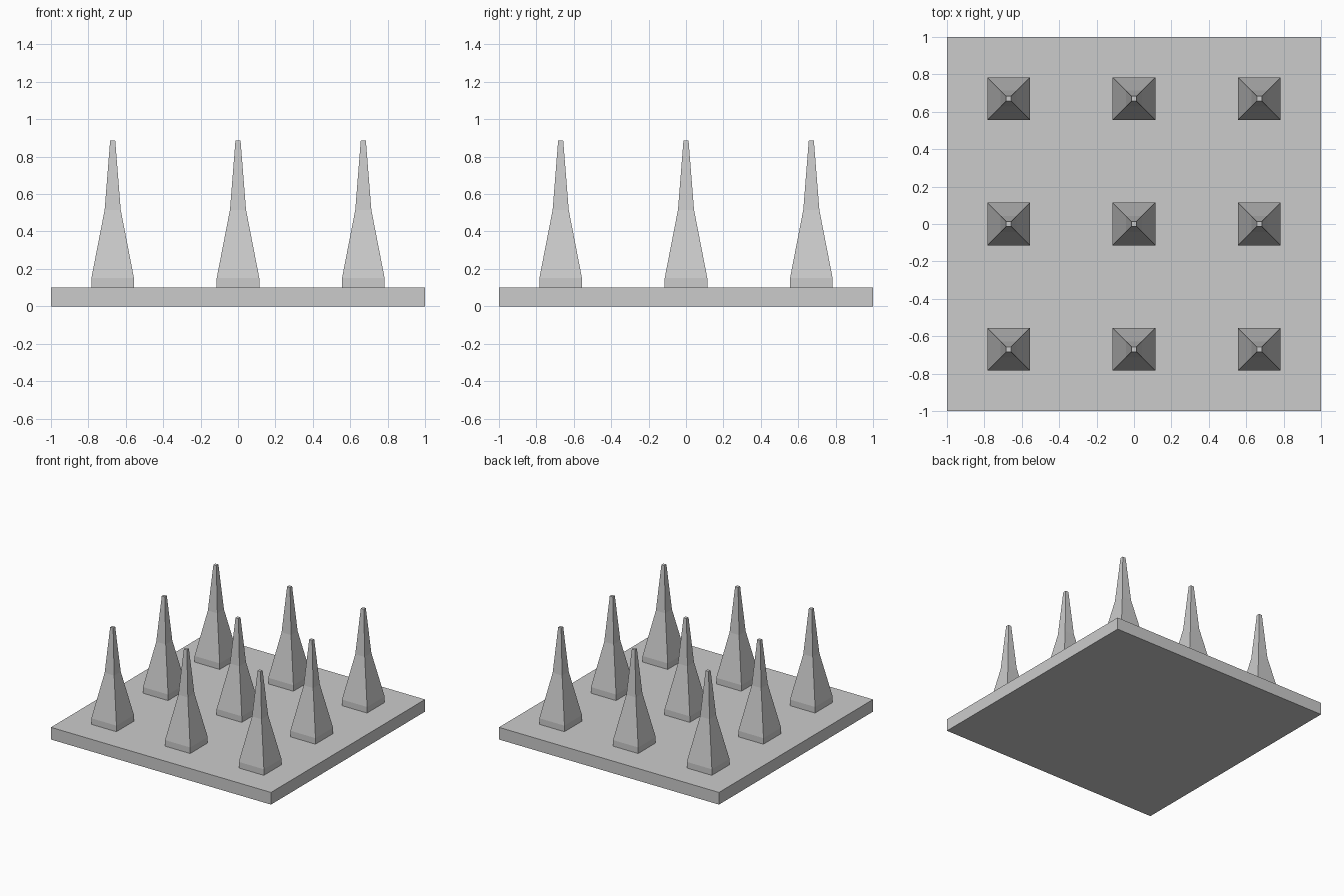
import bpy, bmesh

if "Cube" in bpy.data.objects:
    bpy.data.objects.remove(bpy.data.objects["Cube"])

PLATE_TOP = 0.10
SPACING = 0.67
# (half width, height) of each square ring of a spike
PROFILE = [(0.114, PLATE_TOP), (0.114, 0.15), (0.043, 0.515), (0.0135, 0.887)]


def make_object(name, mesh, location=(0, 0, 0)):
    obj = bpy.data.objects.new(name, mesh)
    obj.location = location
    bpy.context.collection.objects.link(obj)
    return obj


def lofted_square(name, profile):
    """Stack square rings into a closed flat-faced solid."""
    bm = bmesh.new()
    rings = [[bm.verts.new((sx * h, sy * h, z))
              for sx, sy in ((-1, -1), (1, -1), (1, 1), (-1, 1))]
             for h, z in profile]
    for low, high in zip(rings, rings[1:]):
        for i in range(4):
            j = (i + 1) % 4
            bm.faces.new((low[i], low[j], high[j], high[i]))
    bm.faces.new(rings[0][::-1])
    bm.faces.new(rings[-1])
    mesh = bpy.data.meshes.new(name)
    bm.to_mesh(mesh)
    bm.free()
    return mesh


# Base plate
make_object("base_plate", lofted_square("base_plate", [(1, 0), (1, PLATE_TOP)]))

# Three by three grid of spikes sharing one mesh
spike = lofted_square("spike", PROFILE)
for row in range(3):
    for col in range(3):
        make_object(f"spike_{row + 1}_{col + 1}", spike,
                    ((col - 1) * SPACING, (row - 1) * SPACING, 0))
